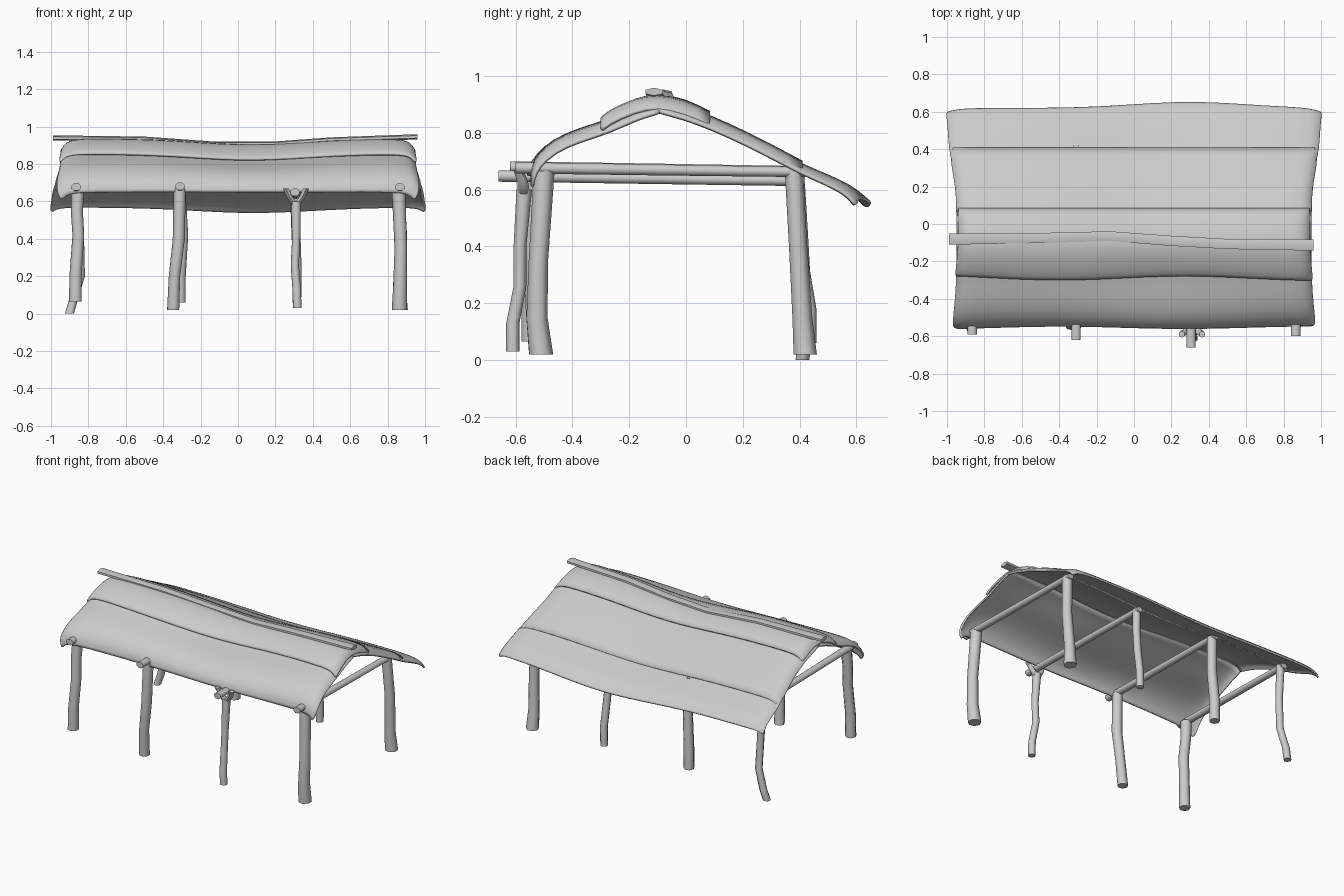
import bpy, bmesh, math
from mathutils import Vector


def finish(bm, name, fix_normals=True):
    if fix_normals:
        bmesh.ops.recalc_face_normals(bm, faces=bm.faces)
    me = bpy.data.meshes.new(name)
    bm.to_mesh(me)
    bm.free()
    ob = bpy.data.objects.new(name, me)
    bpy.context.collection.objects.link(ob)
    bpy.ops.object.select_all(action='DESELECT')
    ob.select_set(True)
    bpy.context.view_layer.objects.active = ob
    return ob


def tube(name, pts, sides=7, axis='Z', flat=1.0):
    """Branch through (x, y, z, radius) points; rings lie square to the main axis."""
    bm = bmesh.new()
    rings = []
    for x, y, z, r in pts:
        ring = []
        for i in range(sides):
            a = 2 * math.pi * (i + 0.5) / sides
            c, s = r * math.cos(a), r * math.sin(a)
            off = {'Z': (c, s, 0), 'Y': (c, 0, s * flat), 'X': (0, c, s * flat)}[axis]
            ring.append(bm.verts.new(Vector((x, y, z)) + Vector(off)))
        rings.append(ring)
    for a, b in zip(rings, rings[1:]):
        for i in range(sides):
            j = (i + 1) % sides
            bm.faces.new((a[i], a[j], b[j], b[i]))
    bm.faces.new(rings[0])
    bm.faces.new(rings[-1])
    ob = finish(bm, name)
    bpy.ops.object.shade_smooth_by_angle(angle=math.radians(62))
    return ob


def sag(x):
    return -0.034 * math.exp(-((x - 0.08) / 0.42) ** 2)


def sheet(name, profile, wave=0.0, droop=0.045, thick=0.012, ripple=0.0):
    """Hide sheet from (y, z, half width, sag weight) rows, edges curling down."""
    us = [-1, -0.99, -0.965, -0.9, -0.7, -0.5, -0.3, -0.1, 0.1, 0.3, 0.5, 0.7, 0.9, 0.965, 0.99, 1]
    bm = bmesh.new()
    rows = []
    for k, (y, z, w, sw) in enumerate(profile):
        t = k / (len(profile) - 1)
        row = []
        for u in us:
            e = max(0, (abs(u) - 0.93) / 0.07)
            yy = y + wave * t * (math.exp(-((u - 0.3) / 0.4) ** 2) - 0.6 * e)
            yy -= ripple * (1 - t) * math.sin(u * 4.5 + 0.3)
            row.append(bm.verts.new((u * w, yy, z + sw * sag(u) - droop * e * e)))
        rows.append(row)
    for a, b in zip(rows, rows[1:]):
        for i in range(len(us) - 1):
            bm.faces.new((a[i], a[i + 1], b[i + 1], b[i]))
    ob = finish(bm, name, False)
    m = ob.modifiers.new('round', 'SUBSURF')
    m.levels = m.render_levels = 1
    m = ob.modifiers.new('thickness', 'SOLIDIFY')
    m.thickness = thick
    m.offset = -1
    bpy.ops.object.shade_smooth_by_angle(angle=math.radians(45))
    return ob


# roof sheets
sheet('front_roof_sheet', [(-0.555, 0.65, .945, 0), (-0.55, 0.685, .965, .1), (-0.53, 0.725, .97, .3),
                           (-0.47, 0.78, .965, .6), (-0.38, 0.818, .955, .9), (-0.27, 0.85, .95, 1.1),
                           (-0.17, 0.9, .95, 1.2), (-0.09, 0.918, .95, 1.2)], ripple=0.007)
sheet('back_upper_sheet', [(-0.1, 0.92, .95, 1.1), (-0.01, 0.9, .95, 1.1), (0.1, 0.858, .95, 1),
                           (0.2, 0.812, .955, 1), (0.3, 0.762, .975, .9), (0.41, 0.703, .985, .8)])
sheet('back_lower_sheet', [(0.33, 0.733, .975, .9), (0.41, 0.692, .99, .8), (0.5, 0.655, .995, .7),
                           (0.57, 0.622, 1.0, .7), (0.605, 0.592, 1.005, .8), (0.62, 0.575, 1.0, .9)],
      wave=0.035, droop=0.03)
sheet('ridge_cap_sheet', [(-0.29, 0.858, .955, 1), (-0.266, 0.884, .955, 1), (-0.17, 0.928, .945, 1),
                          (-0.1, 0.942, .94, 1), (0, 0.922, .94, 1), (0.085, 0.878, .945, 1)],
      droop=0.05, ripple=-0.012)

# ridge pole
tube('ridge_pole', [(-.99, -.08, .939, .035), (-.5, -.075, .934, .031), (-.13, -.065, .908, .03),
                    (.2, -.09, .908, .031), (.5, -.107, .93, .031), (.96, -.112, .945, .035)],
     sides=6, axis='X', flat=0.4)

# cross beams
for i, (x, y0, z0, z1) in enumerate([(-.865, -.59, .677, .66), (-.31, -.62, .68, .665),
                                     (.305, -.66, .648, .63), (.865, -.6, .677, .662)]):
    tube(f'cross_beam_{i + 1}', [(x, y0, z0, .027), (x, -.1, (z0 + z1) / 2, .026), (x, .42, z1, .024)],
         sides=8, axis='Y', flat=0.8)

# front posts
tube('front_post_1', [(-.868, -.545, .065, .036), (-.866, -.545, .22, .034), (-.852, -.535, .42, .033),
                      (-.86, -.525, .55, .034), (-.855, -.515, .665, .036)])
tube('front_post_2', [(-.345, -.52, .02, .034), (-.338, -.535, .2, .032), (-.315, -.54, .4, .034),
                      (-.31, -.53, .67, .034)])
tube('front_post_3', [(.318, -.61, .03, .024), (.315, -.61, .13, .024), (.305, -.585, .26, .023),
                      (.312, -.585, .4, .023), (.31, -.57, .6, .028)])
tube('front_post_4', [(.865, -.51, .02, .043), (.868, -.525, .15, .038), (.872, -.52, .35, .035),
                      (.86, -.5, .665, .038)])

# forked tip on the third post
for s, n in ((-1, 'left'), (1, 'right')):
    tube(f'fork_prong_{n}', [(.31, -.57, .575, .022), (.31 + s * .035, -.575, .625, .019),
                             (.31 + s * .055, -.59, .67, .018)], sides=6)

# back posts
tube('back_post_1', [(-.9, .41, 0, .025), (-.88, .42, .07, .025), (-.84, .41, .2, .024),
                     (-.845, .395, .42, .024), (-.86, .39, .67, .027)])
tube('back_post_2', [(-.31, .41, .06, .034), (-.31, .41, .2, .034), (-.295, .4, .42, .032),
                     (-.31, .385, .67, .032)])
tube('back_post_3', [(.315, .435, .06, .025), (.318, .435, .18, .025), (.315, .41, .33, .025),
                     (.308, .39, .5, .025), (.305, .39, .64, .026)])
tube('back_post_4', [(.87, .42, .02, .042), (.865, .41, .15, .036), (.875, .395, .4, .033),
                     (.86, .38, .67, .033)])
